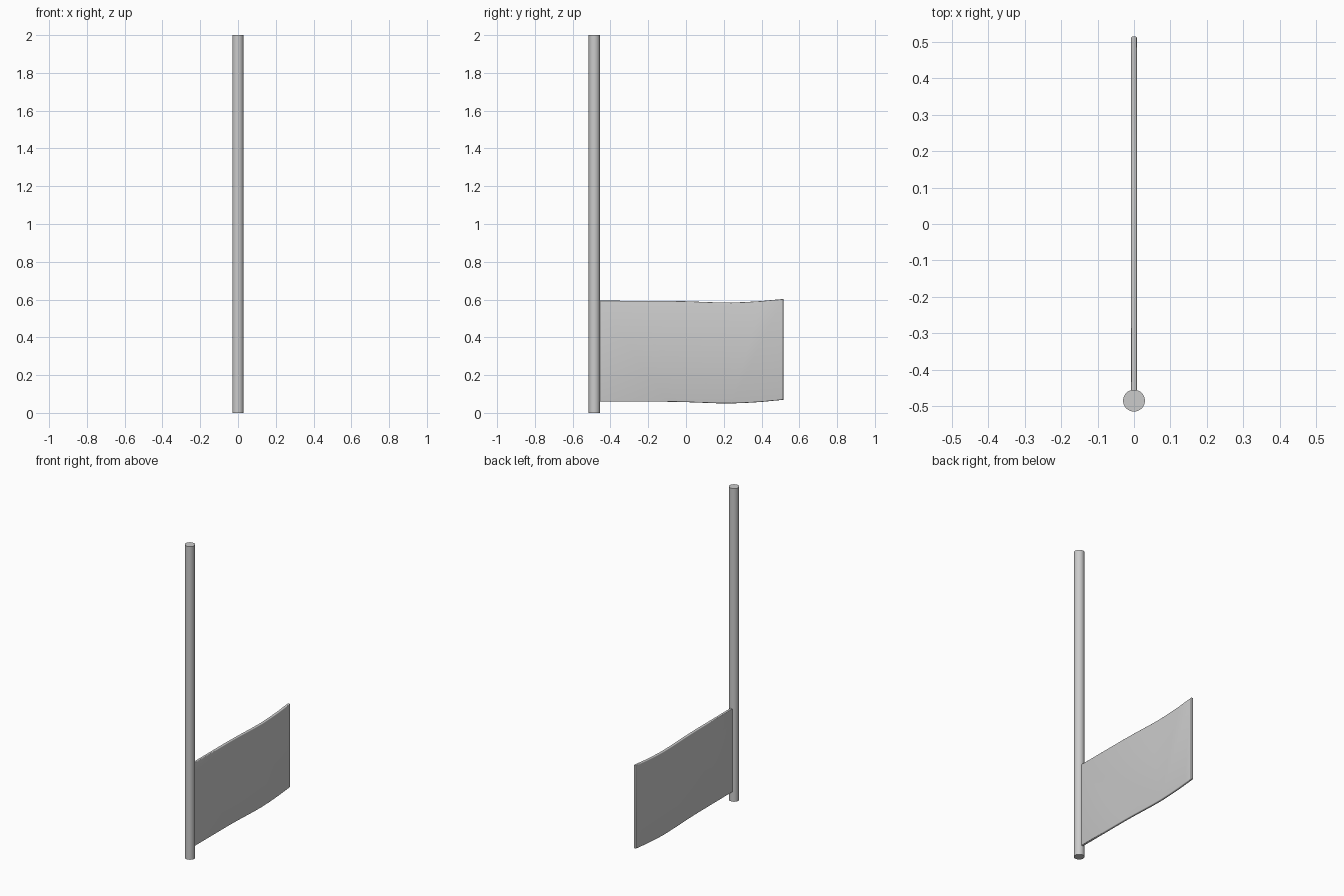
import bpy, bmesh

if "Cube" in bpy.data.objects:
    bpy.data.objects.remove(bpy.data.objects["Cube"])

POLE_Y = -0.485


def smooth(obj):
    bpy.ops.object.select_all(action='DESELECT')
    obj.select_set(True)
    bpy.context.view_layer.objects.active = obj
    bpy.ops.object.shade_smooth_by_angle(angle=0.6)


# Pole
bpy.ops.mesh.primitive_cylinder_add(vertices=32, radius=0.03, depth=2,
                                    location=(0, POLE_Y, 1))
pole = bpy.context.object
pole.name = "pole"
smooth(pole)

# Flag: thin outline with gently waving top and bottom edges
wave = [(-0.47, 0), (-0.1, -0.001), (0, -0.003), (0.08, -0.006), (0.16, -0.009),
        (0.24, -0.01), (0.32, -0.007), (0.4, -0.002), (0.46, 0.004), (0.515, 0.009)]
bottom, top, half = 0.06, 0.594, 0.008

bm = bmesh.new()
outline = [(y, bottom + d) for y, d in wave] + [(y, top + d) for y, d in reversed(wave)]
face = bm.faces.new([bm.verts.new((-half, y, z)) for y, z in outline])
ext = bmesh.ops.extrude_face_region(bm, geom=[face], use_keep_orig=True)
new_verts = [g for g in ext["geom"] if isinstance(g, bmesh.types.BMVert)]
bmesh.ops.translate(bm, verts=new_verts, vec=(2 * half, 0, 0))
bmesh.ops.recalc_face_normals(bm, faces=bm.faces[:])

# Rounded rim on both sides of the cloth
rim = [e for e in bm.edges if abs(e.verts[0].co.x - e.verts[1].co.x) < 1e-6]
bmesh.ops.bevel(bm, geom=rim, offset=0.005, segments=3, profile=0.5,
                affect='EDGES', clamp_overlap=True)
mesh = bpy.data.meshes.new("flag")
bm.to_mesh(mesh)
bm.free()
flag = bpy.data.objects.new("flag", mesh)
bpy.context.collection.objects.link(flag)
smooth(flag)
